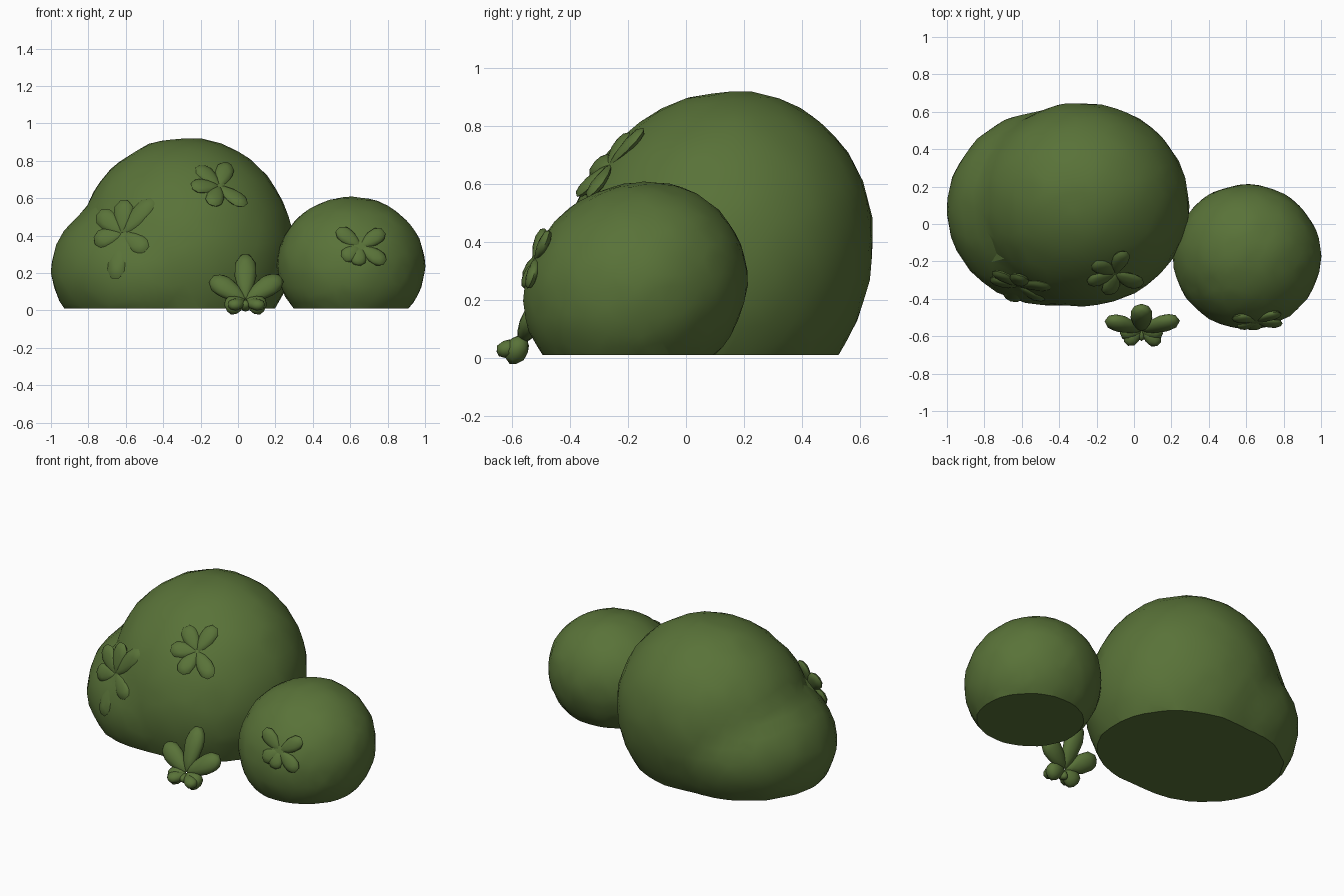
import bpy, bmesh, math, random
from mathutils import Vector

if "Cube" in bpy.data.objects:
    bpy.data.objects.remove(bpy.data.objects["Cube"])

random.seed(4)
green = bpy.data.materials.new("leaf green")
green.diffuse_color = (0.10, 0.17, 0.04, 1)
green.use_nodes = True
green.node_tree.nodes["Principled BSDF"].inputs["Base Color"].default_value = green.diffuse_color


def finish(bm, name, angle):
    bmesh.ops.recalc_face_normals(bm, faces=bm.faces[:])
    me = bpy.data.meshes.new(name)
    bm.to_mesh(me)
    bm.free()
    me.materials.append(green)
    ob = bpy.data.objects.new(name, me)
    bpy.context.collection.objects.link(ob)
    bpy.ops.object.select_all(action='DESELECT')
    ob.select_set(True)
    bpy.context.view_layer.objects.active = ob
    bpy.ops.object.shade_smooth_by_angle(angle=math.radians(angle))


def ray_exit(o, d, c, r):
    """Distance from o along d to the far side of an ellipsoid."""
    p = Vector([(o[i] - c[i]) / r[i] for i in range(3)])
    q = Vector([d[i] / r[i] for i in range(3)])
    a, b, k = q.dot(q), p.dot(q), p.dot(p) - 1
    return (-b + math.sqrt(max(b * b - a * k, 0))) / a


def bush(name, origin, lobes, shear, jitter):
    """Rounded bush: outer skin of merged ellipsoids, cut flat at the ground."""
    o = Vector(origin)
    bm = bmesh.new()
    bmesh.ops.create_icosphere(bm, subdivisions=4, radius=1)
    for v in bm.verts:
        d = (v.co + Vector([random.uniform(-.03, .03) for _ in range(3)])).normalized()
        t = max(ray_exit(o, d, c, r) for c, r in lobes)
        v.co = o + d * (t + random.uniform(-jitter, jitter))
        v.co.y += shear * (v.co.z - o.z)
    cut = bmesh.ops.bisect_plane(bm, geom=bm.verts[:] + bm.edges[:] + bm.faces[:],
                                 plane_co=(0, 0, 0.01), plane_no=(0, 0, 1),
                                 clear_inner=True)
    edges = [e for e in cut['geom_cut'] if isinstance(e, bmesh.types.BMEdge)]
    bmesh.ops.contextual_create(bm, geom=edges)
    finish(bm, name, 20)


def flower(name, centre, normal, petals, width, thick, lift):
    """Plump petals round a centre; petals = (angle, length) seen from the front."""
    n = Vector(normal).normalized()
    up = (Vector((0, 0, 1)) - n * n.z).normalized()
    right = up.cross(n)
    bm = bmesh.new()
    for ang, length in petals:
        a = math.radians(ang)
        out = right * math.cos(a) + up * math.sin(a)
        side = n.cross(out)
        axis = (out + n * lift).normalized()
        nn = axis.cross(side)
        new = bmesh.ops.create_icosphere(bm, subdivisions=2, radius=1)['verts']
        w = min(width, length * 0.5)
        for v in new:
            x, y, z = v.co
            taper = 0.85 + 0.3 * x      # narrow at the root
            v.co = (Vector(centre) + axis * (length * (x + 1) / 2)
                    + side * (y * w * taper) + nn * (z * thick * taper))
    finish(bm, name, 40)


# bushes
bush("large_bush", (-0.36, 0.10, 0.28),
     [((-0.28, 0.10, 0.33), (0.575, 0.54, 0.593)),
      ((-0.45, 0.09, 0.22), (0.55, 0.52, 0.42))], 0.10, 0.004)
bush("small_bush", (0.605, -0.175, 0.24),
     [((0.605, -0.175, 0.24), (0.395, 0.385, 0.367))], 0.10, 0.003)

# flowers on the bushes
flower("left_flower", (-0.62, -0.33, 0.41), (-0.28, -0.87, 0.30),
       [(50, 0.25), (92, 0.19), (140, 0.19), (195, 0.16), (267, 0.26), (328, 0.18)],
       0.062, 0.024, 0.02)
flower("upper_flower", (-0.10, -0.265, 0.665), (0.2, -0.72, 0.66),
       [(65, 0.18), (125, 0.17), (182, 0.16), (245, 0.16), (310, 0.19)],
       0.055, 0.022, 0.03)
flower("small_bush_flower", (0.655, -0.52, 0.34), (0.1, -0.93, 0.35),
       [(35, 0.16), (140, 0.16), (215, 0.12), (258, 0.11), (325, 0.16)],
       0.05, 0.022, 0.0)

# flower standing on the ground
flower("ground_flower", (0.04, -0.57, 0.055), (0, -0.88, 0.46),
       [(90, 0.28), (145, 0.23), (35, 0.24), (205, 0.12), (335, 0.12), (270, 0.06)],
       0.068, 0.045, 0.0)
# low leaves spreading forward from the ground flower
flower("ground_flower_base", (0.04, -0.56, 0.045), (0, -0.25, 0.97),
       [(225, 0.12), (318, 0.13)], 0.045, 0.035, 0.0)
